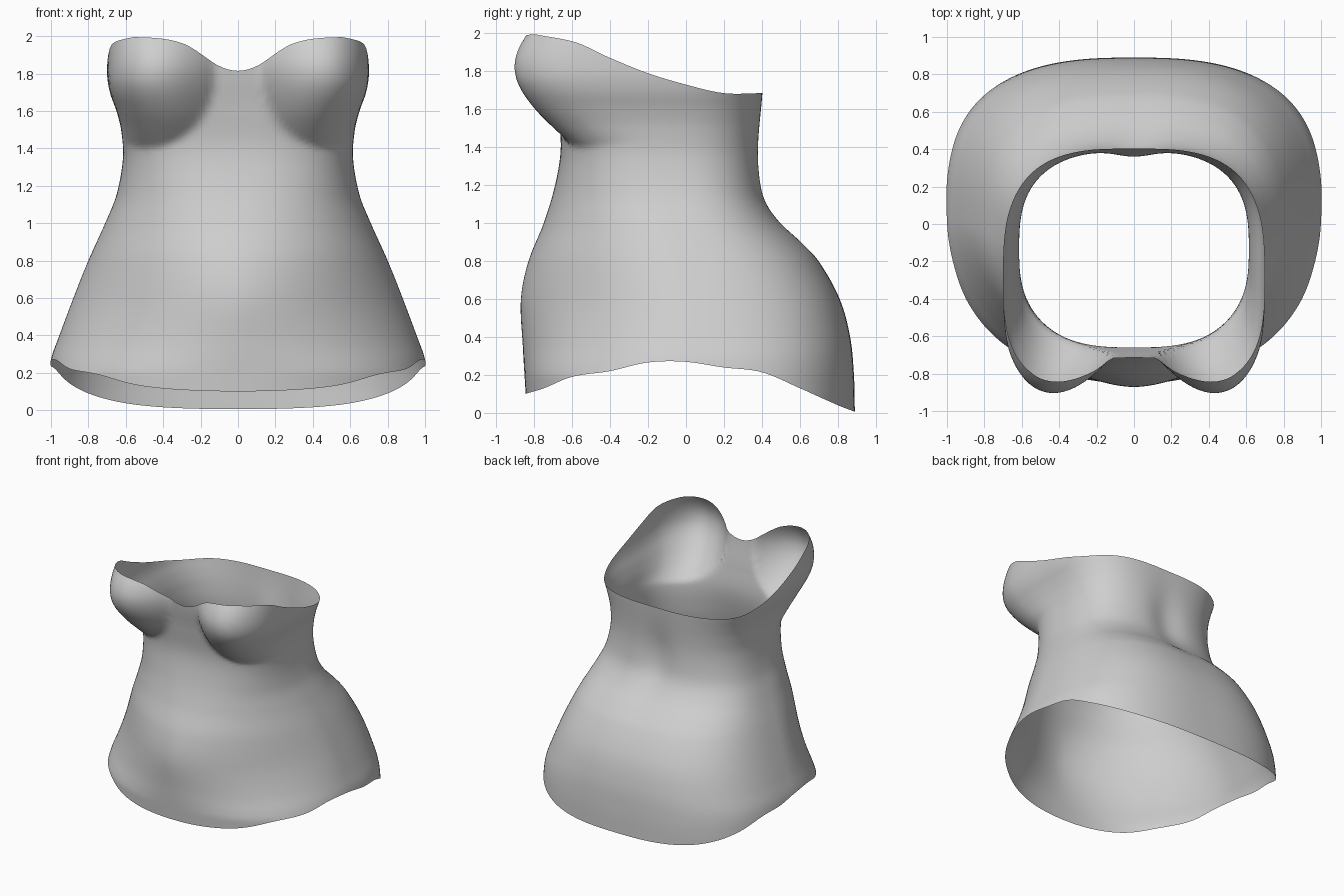
import bpy, bmesh
from math import sin, cos, pi, exp

if "Cube" in bpy.data.objects:
    bpy.data.objects.remove(bpy.data.objects["Cube"], do_unlink=True)


def curve(*pts):
    """Smooth function through (position, value) pairs, flat past both ends."""
    n = len(pts)

    def slope(i):
        a, b = pts[max(i - 1, 0)], pts[min(i + 1, n - 1)]
        return (b[1] - a[1]) / (b[0] - a[0])

    def value(p):
        if p <= pts[0][0]:
            return pts[0][1]
        for i in range(n - 1):
            (a, va), (b, vb) = pts[i], pts[i + 1]
            if p <= b:
                h = b - a
                t = (p - a) / h
                s = t * t * (3 - 2 * t)
                return (va + (vb - va) * s + h * slope(i) * t * (1 - t) ** 2
                        - h * slope(i + 1) * t * t * (1 - t))
        return pts[-1][1]
    return value


# Body profiles by height
half_width = curve((.1, 1.02), (.27, 1), (.4, .955), (.6, .88), (.8, .8), (1, .71), (1.15, .65),
                   (1.35, .615), (1.5, .625), (1.6, .65), (1.7, .685), (1.8, .7), (2, .69))
front = curve((.1, -.845), (.35, -.86), (.6, -.87), (.8, -.83), (1, -.75), (1.2, -.69),
              (1.4, -.66), (1.6, -.68), (1.82, -.715), (2, -.72))
back = curve((0, .89), (.2, .885), (.4, .865), (.6, .81), (.8, .7), (.9, .61), (1, .505),
             (1.1, .435), (1.2, .405), (1.4, .39), (1.7, .405))
middle = curve((.2, .05), (1.2, -.1), (1.7, -.2))
front_square = curve((.2, 2.2), (.35, 1.92), (.6, 1.75), (.9, 1.95), (1.2, 2.4), (1.5, 3), (1.75, 4))
back_square = curve((.2, 2.7), (1.2, 2.7), (1.7, 3))

# Edge heights by depth
hem = curve((-.85, .1), (-.75, .13), (-.6, .19), (-.4, .22), (-.2, .265), (0, .27),
            (.2, .24), (.4, .215), (.6, .13), (.8, .04), (.89, .005))
neckline = curve((-.85, 1.995), (-.6, 1.95), (-.4, 1.87), (-.2, 1.79), (0, 1.73),
                 (.2, 1.685), (.4, 1.685))


def body_point(angle, z):
    """Point on the body: rounded box section, bust swell, hollow of the back."""
    c, s = cos(angle), sin(angle)
    n = front_square(z) if s < 0 else back_square(z)
    size = (abs(c) ** n + abs(s) ** n) ** (-1 / n)
    mid = middle(z)
    x = half_width(z) * c * size
    reach = mid - front(z) if s < 0 else back(z) - mid
    y = mid + reach * s * size
    if s < 0:
        dx, dz = abs(x) - .49, z - 1.8
        r2 = (dx / (.37 if dx < 0 else .32)) ** 2 + (dz / (.4 if dz < 0 else .35)) ** 2
        y -= .215 * max(0, 1 - r2) ** 1.05 * min(1, -2 * s)
    else:
        y -= .035 * s * exp(-(x / .14) ** 2 - ((z - 1.25) / .25) ** 2)
    return x, y, z


# Garment shell: rows of points from hem to neckline
SIDES, ROWS = 160, 80
bm = bmesh.new()
columns = []
for i in range(SIDES):
    angle = 2 * pi * i / SIDES
    low = hem(body_point(angle, .15)[1])
    x, y, _ = body_point(angle, 1.85)
    high = neckline(y)
    if y < 0:
        high -= .16 * exp(-(x / .24) ** 2)
    columns.append([bm.verts.new(body_point(angle, low + (high - low) * j / ROWS))
                    for j in range(ROWS + 1)])
for i in range(SIDES):
    a, b = columns[i], columns[(i + 1) % SIDES]
    for j in range(ROWS):
        bm.faces.new((a[j], b[j], b[j + 1], a[j + 1]))
mesh = bpy.data.meshes.new("strapless_top")
bm.to_mesh(mesh)
bm.free()
top = bpy.data.objects.new("strapless_top", mesh)
bpy.context.collection.objects.link(top)

# Light grey cloth
cloth = bpy.data.materials.new("light_grey_cloth")
cloth.use_nodes = True
grey = (.62, .62, .62, 1)
cloth.diffuse_color = grey
cloth.node_tree.nodes["Principled BSDF"].inputs["Base Color"].default_value = grey
mesh.materials.append(cloth)

bpy.context.view_layer.objects.active = top
top.select_set(True)
bpy.ops.object.shade_smooth_by_angle(angle=pi / 3)
